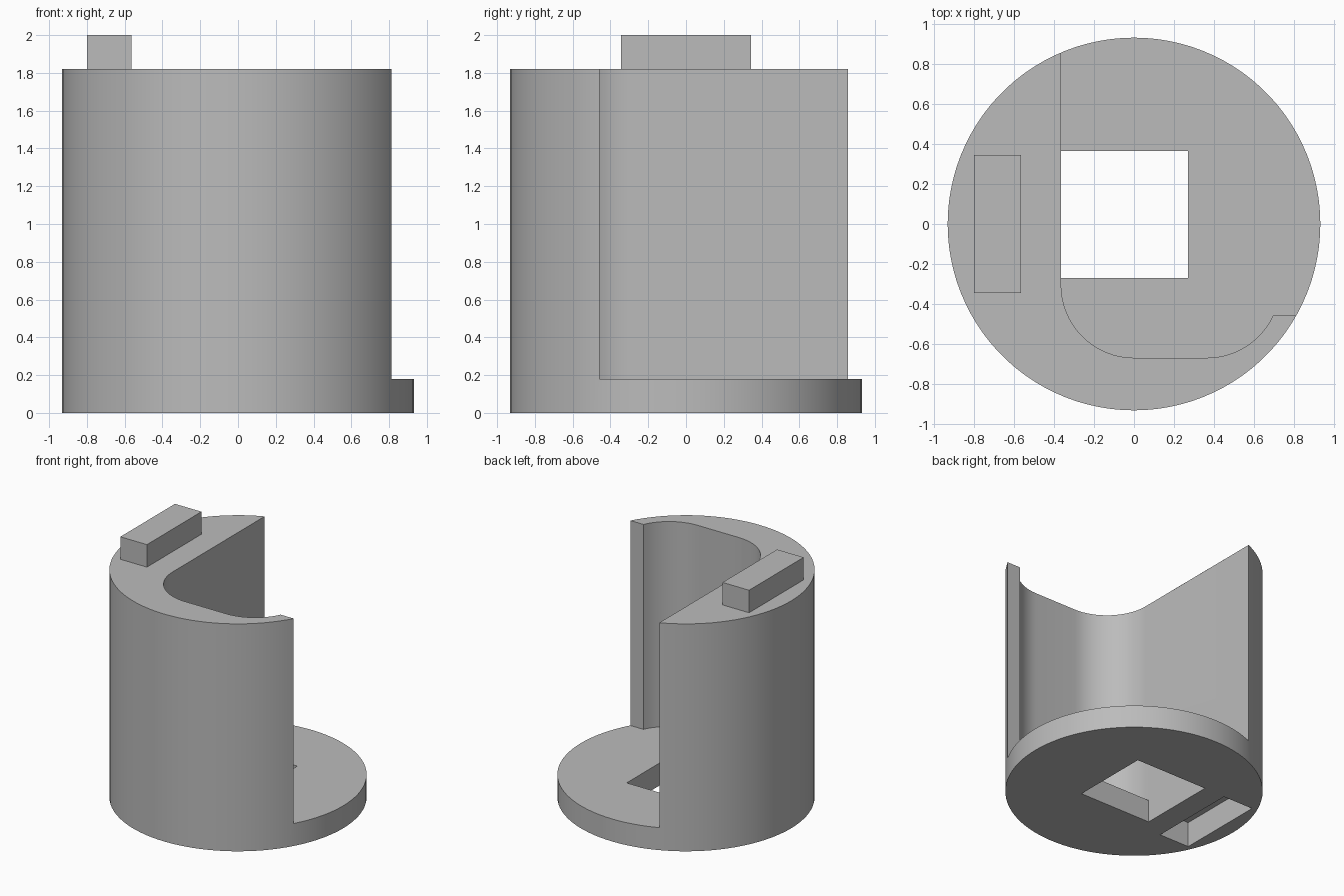
import bpy, bmesh
from math import sin, cos, asin, pi, radians

if "Cube" in bpy.data.objects:
    bpy.data.objects.remove(bpy.data.objects["Cube"])

RADIUS, FLOOR, RIM, TOP = 0.933, 0.18, 1.82, 2.0

grey = bpy.data.materials.new("plain_grey")
grey.use_nodes = True
grey.diffuse_color = (0.5, 0.5, 0.5, 1)
grey.node_tree.nodes["Principled BSDF"].inputs["Base Color"].default_value = (0.5, 0.5, 0.5, 1)


def prism(name, outline, z0, z1):
    """Extrude a closed counter-clockwise outline from z0 to z1."""
    bm = bmesh.new()
    face = bm.faces.new([bm.verts.new((x, y, z0)) for x, y in outline])
    top = bmesh.ops.extrude_face_region(bm, geom=[face])
    moved = [v for v in top["geom"] if isinstance(v, bmesh.types.BMVert)]
    bmesh.ops.translate(bm, verts=moved, vec=(0, 0, z1 - z0))
    bmesh.ops.recalc_face_normals(bm, faces=bm.faces)
    mesh = bpy.data.meshes.new(name)
    bm.to_mesh(mesh)
    bm.free()
    mesh.materials.append(grey)
    obj = bpy.data.objects.new(name, mesh)
    bpy.context.collection.objects.link(obj)
    return obj


def rect(x0, x1, y0, y1):
    return [(x0, y0), (x1, y0), (x1, y1), (x0, y1)]


def arc(cx, cy, r, start, end, steps):
    angles = [start + (end - start) * i / steps for i in range(steps + 1)]
    return [(cx + r * cos(a), cy + r * sin(a)) for a in angles]


def activate(obj):
    bpy.ops.object.select_all(action='DESELECT')
    obj.select_set(True)
    bpy.context.view_layer.objects.active = obj


def cut(obj, cutter):
    """Subtract the cutter and delete it."""
    mod = obj.modifiers.new("cut", 'BOOLEAN')
    mod.operation, mod.solver, mod.object = 'DIFFERENCE', 'EXACT', cutter
    activate(obj)
    bpy.ops.object.modifier_apply(modifier=mod.name)
    bpy.data.objects.remove(cutter)


# Round body
body = prism("body", arc(0, 0, RADIUS, 0, 2 * pi, 100)[:-1], 0, RIM)

# Open chamber: straight wall, two rounded corners and a short lip
wall_x, corner_y, r, lip_y = -0.365, -0.305, 0.365, -0.457
chamber = [(wall_x, 1.2)]
chamber += arc(0, corner_y, r, pi, 1.5 * pi, 16)
chamber += arc(r, corner_y, r, 1.5 * pi, 2 * pi + asin((lip_y - corner_y) / r), 12)
chamber += [(1.2, lip_y), (1.2, 1.2)]
cut(body, prism("chamber_cutter", chamber, FLOOR, TOP + 0.2))

# Square hole through the floor
cut(body, prism("hole_cutter", rect(wall_x, 0.27, -0.27, 0.365), -0.1, FLOOR + 0.1))

# Socket underneath, slightly larger than the tab
cut(body, prism("socket_cutter", rect(-0.815, -0.55, -0.36, 0.36), -0.1, 0.2))

activate(body)
bpy.ops.object.shade_smooth_by_angle(angle=radians(20))

# Stacking tab on the rim
prism("stacking_tab", rect(-0.80, -0.565, -0.345, 0.345), RIM, TOP)
